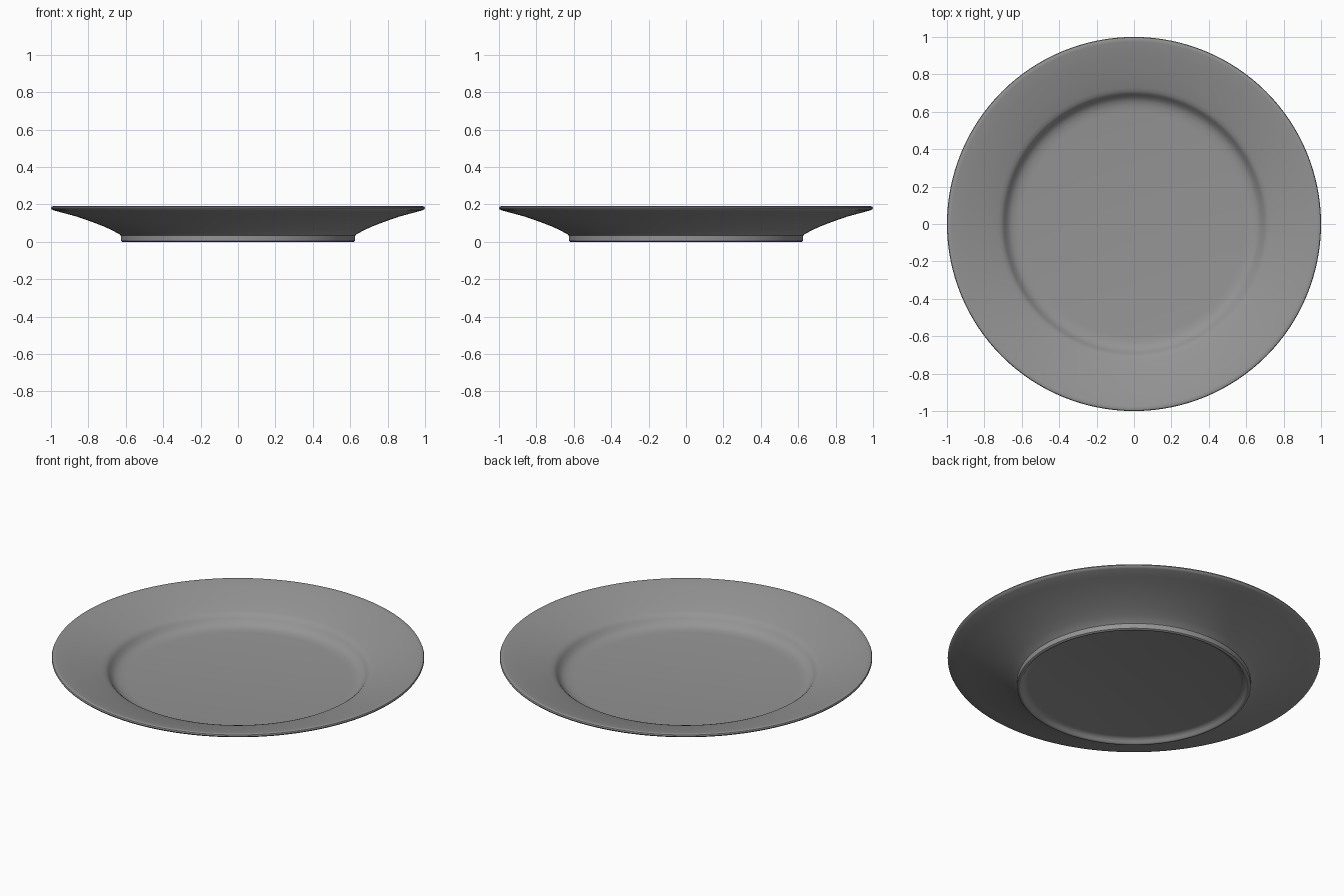
import bpy, bmesh, math

if "Cube" in bpy.data.objects:
    bpy.data.objects.remove(bpy.data.objects["Cube"])

# Half cross-section (radius, height): bottom centre -> foot ring -> rim -> well
profile = [
    (0.0, 0.027), (0.57, 0.027), (0.588, 0.023), (0.6, 0.012), (0.607, 0.003), (0.612, 0.0),
    (0.62, 0.0), (0.626, 0.005), (0.627, 0.034), (0.631, 0.038),
    (0.67, 0.06), (0.72, 0.083), (0.78, 0.106), (0.86, 0.134), (0.93, 0.153),
    (0.985, 0.168), (0.996, 0.173), (1.0, 0.18), (0.997, 0.187), (0.988, 0.19),
    (0.975, 0.188), (0.90, 0.17), (0.80, 0.141), (0.73, 0.119),
    (0.71, 0.111), (0.70, 0.103), (0.69, 0.091), (0.676, 0.073),
    (0.658, 0.061), (0.635, 0.054), (0.60, 0.05), (0.0, 0.05),
]

# Lathe the profile around z
bm = bmesh.new()
verts = [bm.verts.new((r, 0, z)) for r, z in profile]
edges = [bm.edges.new(pair) for pair in zip(verts, verts[1:])]
bmesh.ops.spin(bm, geom=verts + edges, cent=(0, 0, 0), axis=(0, 0, 1),
               angle=math.tau, steps=128, use_merge=False)
bmesh.ops.remove_doubles(bm, verts=bm.verts, dist=0.0001)
bmesh.ops.recalc_face_normals(bm, faces=bm.faces)

mesh = bpy.data.meshes.new("plate")
bm.to_mesh(mesh)
bm.free()
plate = bpy.data.objects.new("plate", mesh)
bpy.context.collection.objects.link(plate)

# Dark grey glaze
glaze = bpy.data.materials.new("grey_glaze")
glaze.diffuse_color = (0.3, 0.3, 0.3, 1)
glaze.use_nodes = True
glaze.node_tree.nodes["Principled BSDF"].inputs["Base Color"].default_value = glaze.diffuse_color
mesh.materials.append(glaze)

# Smooth shading
bpy.context.view_layer.objects.active = plate
plate.select_set(True)
bpy.ops.object.shade_smooth_by_angle(angle=math.radians(40))
